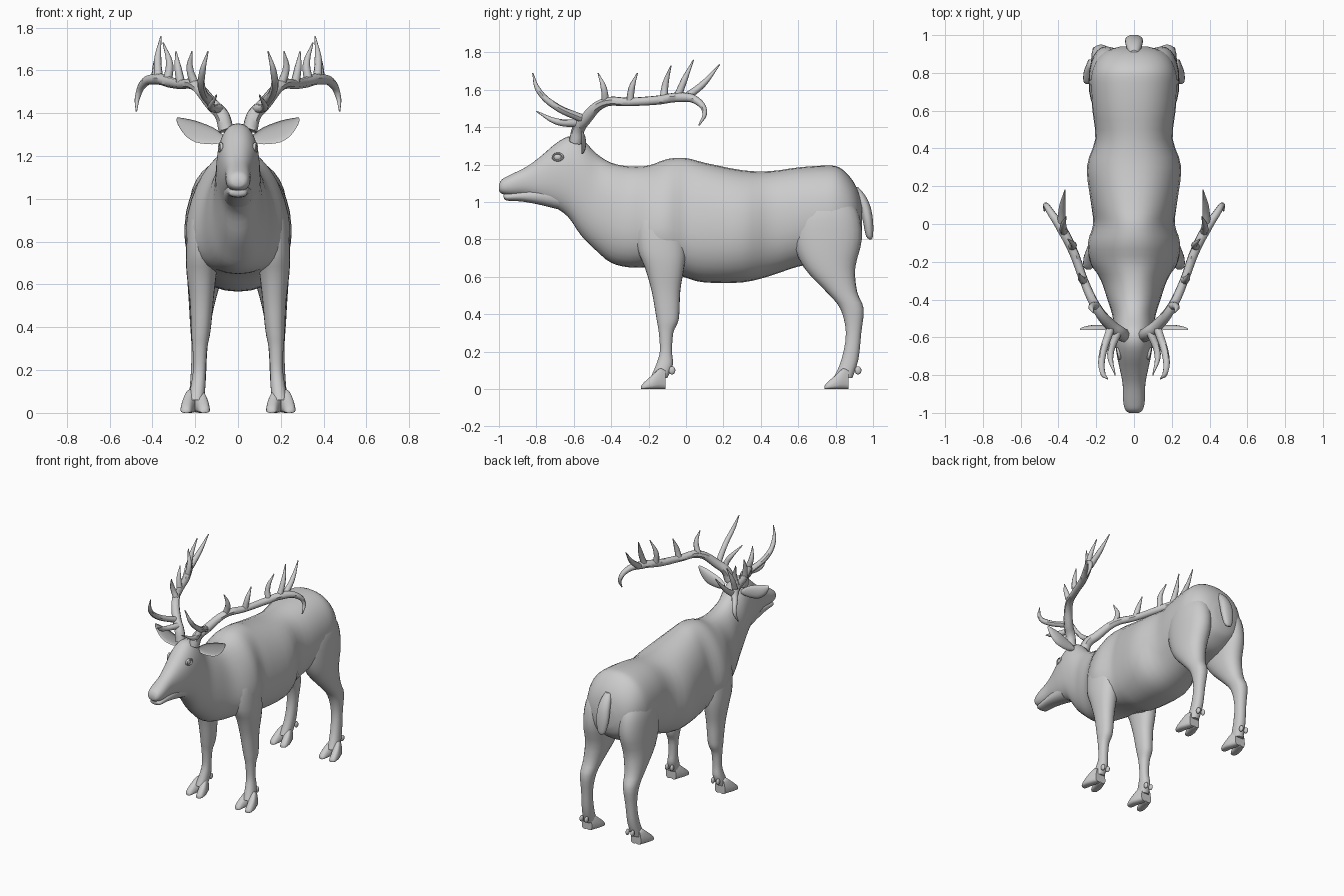
import bpy
import bmesh
from math import cos, sin, pi, copysign
from mathutils import Vector

cube = bpy.data.objects.get("Cube")
if cube:
    bpy.data.objects.remove(cube)

SIDES = (("left", 1), ("right", -1))
built = []


def catmull(rows, steps):
    """Smoothly interpolate between neighbouring rows of numbers."""
    rows = [Vector(row) for row in rows]
    last = len(rows) - 1
    result = []
    for i in range(last):
        a, b, c, d = (rows[min(max(k, 0), last)] for k in range(i - 1, i + 3))
        for k in range(steps):
            t = k / steps
            result.append(b + (c - a) * (t / 2)
                          + (a * 2 - b * 5 + c * 4 - d) * (t * t / 2)
                          + (b * 3 - a - c * 3 + d) * (t ** 3 / 2))
    return result + [rows[last]]


def loft(name, rows, axis, side=1, steps=3, sides=24, power=0.9):
    """Skin rounded rings; each row is position, low, high, centre, half width, taper."""
    bm = bmesh.new()
    rings = []
    for pos, low, high, centre, half, taper in catmull(rows, steps):
        ring = []
        for k in range(sides):
            angle = 2 * pi * k / sides
            c, s = cos(angle), sin(angle)
            c = copysign(abs(c) ** power, c)
            s = copysign(abs(s) ** power, s)
            across = centre + half * c * (1 - taper * s)
            along = (low + high) / 2 + (high - low) / 2 * s
            point = {"x": (pos, across, along),
                     "y": (across, pos, along),
                     "z": (across, along, pos)}[axis]
            ring.append(bm.verts.new((point[0] * side, point[1], point[2])))
        rings.append(ring)
    for first, second in zip(rings, rings[1:]):
        for k in range(sides):
            n = (k + 1) % sides
            bm.faces.new((first[k], first[n], second[n], second[k]))
    bm.faces.new(rings[0])
    bm.faces.new(rings[-1])
    bmesh.ops.recalc_face_normals(bm, faces=bm.faces)
    mesh = bpy.data.meshes.new(name)
    bm.to_mesh(mesh)
    bm.free()
    obj = bpy.data.objects.new(name, mesh)
    bpy.context.collection.objects.link(obj)
    built.append(obj)
    return obj


def horn(name, points, radii, side):
    """Tapered round tube through the points."""
    curve = bpy.data.curves.new(name, "CURVE")
    curve.dimensions = "3D"
    curve.bevel_depth = 1
    curve.bevel_resolution = 2
    curve.resolution_u = 6
    curve.use_fill_caps = True
    spline = curve.splines.new("BEZIER")
    spline.bezier_points.add(len(points) - 1)
    for knot, (x, y, z), radius in zip(spline.bezier_points, points, radii):
        knot.co = (x * side, y, z)
        knot.radius = radius
        knot.handle_left_type = knot.handle_right_type = "AUTO"
    obj = bpy.data.objects.new(name, curve)
    bpy.context.collection.objects.link(obj)
    bpy.ops.object.select_all(action="DESELECT")
    obj.select_set(True)
    bpy.context.view_layer.objects.active = obj
    bpy.ops.object.convert(target="MESH")
    built.append(bpy.context.object)


def ball(name, location, scale):
    bpy.ops.mesh.primitive_uv_sphere_add(segments=16, ring_count=10, radius=1, location=location)
    obj = bpy.context.object
    obj.name = name
    obj.scale = scale
    built.append(obj)


def rim(name, location, rotation, radius, thickness, squash):
    bpy.ops.mesh.primitive_torus_add(major_segments=20, minor_segments=8, major_radius=radius,
                                     minor_radius=thickness, location=location, rotation=rotation)
    obj = bpy.context.object
    obj.name = name
    obj.scale.x = squash
    built.append(obj)


# Head, neck and trunk: y, low z, high z, half width, taper
trunk = [
    (-1, 1.06, 1.09, .025, 0), (-.985, 1.045, 1.12, .045, 0), (-.94, 1.035, 1.145, .057, 0),
    (-.85, 1.03, 1.19, .06, 0), (-.77, 1, 1.25, .075, 0), (-.7, .97, 1.31, .09, 0),
    (-.63, .92, 1.35, .1, 0), (-.56, .82, 1.34, .105, 0), (-.48, .74, 1.26, .115, .1),
    (-.4, .675, 1.21, .14, .1), (-.3, .65, 1.19, .17, .2), (-.2, .65, 1.195, .22, .25),
    (-.1, .63, 1.23, .235, .25), (0, .595, 1.235, .21, .2), (.1, .57, 1.21, .225, .1),
    (.3, .57, 1.17, .25, .05), (.45, .605, 1.165, .205, 0), (.6, .655, 1.185, .22, 0),
    (.75, .68, 1.195, .23, 0), (.82, .7, 1.185, .22, 0), (.88, .74, 1.13, .19, 0),
    (.92, .78, 1.06, .14, 0), (.94, .84, .98, .07, 0),
]
loft("body", [(y, lo, hi, 0, w, t) for y, lo, hi, w, t in trunk], "y", sides=32)

# Lower jaw
jaw = [(-.975, 1.025, 1.04, .02), (-.96, 1.008, 1.045, .042), (-.88, 1.003, 1.06, .05),
       (-.78, .985, 1.08, .06), (-.68, .96, 1.1, .07)]
loft("lower_jaw", [(y, lo, hi, 0, w, 0) for y, lo, hi, w in jaw], "y")

# Tail
tail = [(.8, .98, .992, .01), (.82, .962, 1, .03), (.9, .945, 1, .047),
        (.98, .925, .985, .045), (1.04, .9, .955, .035), (1.08, .88, .92, .02)]
loft("tail", [(z, lo, hi, 0, w, 0) for z, lo, hi, w in tail], "z")

# Legs: z, front y, back y, centre x, half width
front_leg = [
    (1.05, -.22, -.07, .13, .05), (.9, -.27, -.01, .145, .085), (.75, -.26, 0, .163, .08),
    (.65, -.22, -.01, .17, .07), (.53, -.185, -.03, .17, .056), (.42, -.165, -.035, .172, .048),
    (.36, -.155, -.042, .175, .043), (.3, -.145, -.068, .178, .034), (.2, -.14, -.075, .18, .03),
    (.13, -.16, -.07, .186, .034), (.06, -.19, -.1, .195, .037),
]
hind_leg = [
    (1.08, .66, .84, .12, .06), (.95, .58, .92, .135, .095), (.8, .57, .94, .145, .095),
    (.65, .63, .905, .155, .083), (.52, .75, .915, .168, .062), (.43, .825, .95, .175, .05),
    (.3, .855, .937, .18, .037), (.16, .832, .922, .186, .036), (.06, .79, .89, .195, .037),
]

# Antler beam and its tines
beam = [(.055, -.59, 1.32), (.075, -.575, 1.39), (.12, -.54, 1.44), (.2, -.44, 1.53),
        (.265, -.3, 1.535), (.32, -.15, 1.545), (.38, -.03, 1.56), (.44, .06, 1.54),
        (.468, .1, 1.48), (.475, .07, 1.41)]
beam_radii = (.036, .034, .032, .026, .023, .025, .027, .02, .014, .004)
tines = {
    "brow": [(.085, -.57, 1.42), (.125, -.69, 1.43), (.1, -.8, 1.485)],
    "bez": [(.12, -.54, 1.44), (.17, -.71, 1.52), (.165, -.79, 1.6), (.14, -.82, 1.69)],
    "trez": [(.2, -.43, 1.53), (.225, -.44, 1.61), (.215, -.47, 1.69)],
    "fourth": [(.265, -.3, 1.53), (.28, -.29, 1.61), (.29, -.26, 1.69)],
    "fifth": [(.33, -.12, 1.55), (.32, -.11, 1.63), (.35, -.08, 1.73)],
    "crown": [(.37, -.05, 1.55), (.375, -.01, 1.65), (.36, .04, 1.76)],
    "rear": [(.385, 0, 1.56), (.38, .09, 1.63), (.365, .18, 1.735)],
}

# Ear outline: x, low z, high z, thickness
ear = [(.07, 1.265, 1.3, .02), (.12, 1.255, 1.335, .022), (.2, 1.265, 1.365, .026),
       (.25, 1.3, 1.376, .02), (.28, 1.345, 1.38, .01), (.287, 1.365, 1.375, .003)]
EAR_Y = -.56

for label, side in SIDES:
    for leg, rows, toe_y in (("front", front_leg, -.24), ("hind", hind_leg, .74)):
        name = f"{label}_{leg}"
        loft(name + "_leg", [row + (0,) for row in rows], "z", side)
        # Cloven hoof with two splayed toes and dewclaws
        for part, way in (("outer", 1), ("inner", -1)):
            toe = [(toe_y + dy, 0, high, .2 + way * spread, half, .25) for dy, high, spread, half in (
                (0, .015, .04, .012), (.015, .035, .042, .024), (.06, .075, .035, .03),
                (.1, .11, .022, .03), (.13, .1, .018, .022))]
            loft(f"{name}_{part}_toe", toe, "y", side, sides=16, power=.7)
            back = -.075 if leg == "front" else .92
            ball(f"{name}_{part}_dewclaw", (side * (.188 + way * .02), back, .1),
                 (.012, .018, .022))

    # Cupped ear: the front skin is folded back inside the shell
    shell = loft(f"{label}_ear", [(x, lo, hi, EAR_Y, w, 0) for x, lo, hi, w in ear], "x", side)
    for vert in shell.data.vertices:
        if vert.co.y < EAR_Y:
            vert.co.y = EAR_Y + (EAR_Y - vert.co.y) * .4

    # Eye with lid, and nostril
    ball(f"{label}_eye", (side * .073, -.685, 1.24), (.016, .024, .02))
    rim(f"{label}_eyelid", (side * .081, -.685, 1.24), (0, pi / 2, side * -.2), .026, .007, .75)
    rim(f"{label}_nostril", (side * .034, -.978, 1.088), (pi / 2, 0, side * .6), .012, .005, .8)

    # Antler
    horn(f"{label}_antler_beam", beam, beam_radii, side)
    for tine, points in tines.items():
        radii = [.022 * (1 - k / len(points)) ** .6 for k in range(len(points) - 1)] + [.003]
        horn(f"{label}_{tine}_tine", points, radii, side)

# Smooth shading throughout
bpy.ops.object.select_all(action="DESELECT")
for obj in built:
    obj.select_set(True)
bpy.context.view_layer.objects.active = built[0]
bpy.ops.object.shade_smooth_by_angle(angle=pi / 4)
